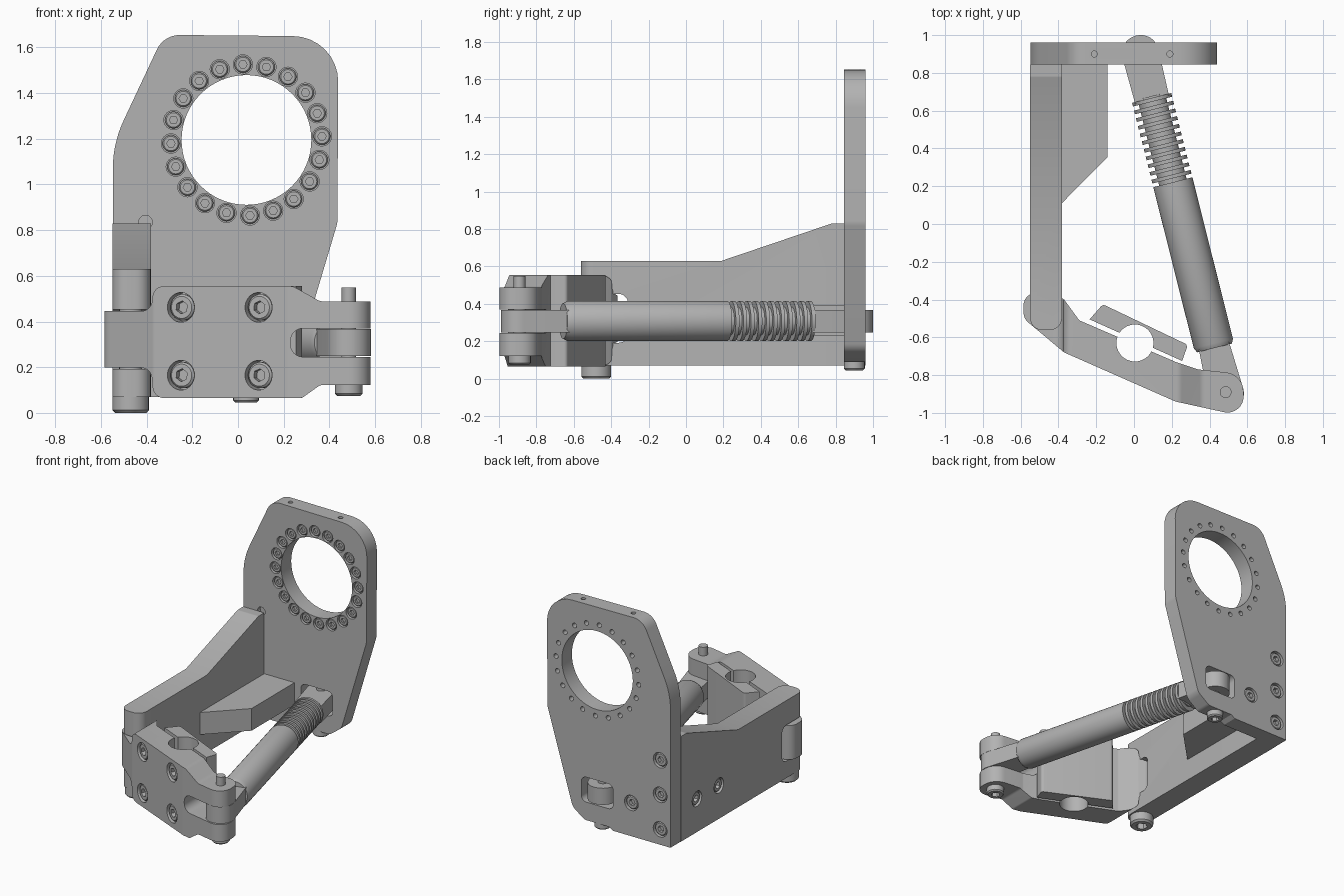
import bpy, bmesh, math
from mathutils import Vector

cube = bpy.data.objects.get("Cube")
if cube:
    bpy.data.objects.remove(cube, do_unlink=True)

grey = bpy.data.materials.new("machined_grey")
grey.use_nodes = True
grey.diffuse_color = (0.45, 0.45, 0.45, 1)
grey.node_tree.nodes["Principled BSDF"].inputs["Base Color"].default_value = (0.45, 0.45, 0.45, 1)
parts = []


def finish(name, bm, helper=False):
    bmesh.ops.recalc_face_normals(bm, faces=bm.faces)
    mesh = bpy.data.meshes.new(name)
    bm.to_mesh(mesh)
    bm.free()
    mesh.materials.append(grey)
    obj = bpy.data.objects.new(name, mesh)
    bpy.context.collection.objects.link(obj)
    obj.hide_render = helper
    if not helper:
        parts.append(obj)
    return obj


def rounded(corners, steps=8):
    """Outline from (a, b[, radius]) corners, filleted where a radius is given."""
    out = []
    for i, corner in enumerate(corners):
        p = Vector(corner[:2])
        r = corner[2] if len(corner) > 2 else 0
        if r == 0:
            out.append(p)
            continue
        u = Vector(corners[i - 1][:2]) - p
        v = Vector(corners[(i + 1) % len(corners)][:2]) - p
        half = u.angle(v) / 2
        reach = min(r / math.tan(half), 0.49 * u.length, 0.49 * v.length)
        u.normalize()
        v.normalize()
        centre = p + (u + v).normalized() * reach / math.cos(half)
        s, e = p + u * reach - centre, p + v * reach - centre
        start = math.atan2(s.y, s.x)
        turn = math.remainder(math.atan2(e.y, e.x) - start, math.tau)
        for k in range(steps + 1):
            a = start + turn * k / steps
            out.append(centre + s.length * Vector((math.cos(a), math.sin(a))))
    return out


def prism(name, plane, corners, lo, hi, helper=False):
    """Extrude an outline drawn in a plane between lo and hi."""
    place = {"xy": lambda a, b, t: (a, b, t),
             "xz": lambda a, b, t: (a, t, b),
             "yz": lambda a, b, t: (t, a, b)}[plane]
    bm = bmesh.new()
    outline = rounded(corners)
    low, high = [[bm.verts.new(place(p.x, p.y, t)) for p in outline] for t in (lo, hi)]
    bm.faces.new(low)
    bm.faces.new(high)
    for i in range(len(low)):
        bm.faces.new((low[i - 1], low[i], high[i], high[i - 1]))
    return finish(name, bm, helper)


def lathe(name, origin, direction, rings, helper=False, n=24):
    """Turn (radius, height[, hexagonal]) rings about an axis."""
    turn = Vector((0, 0, 1)).rotation_difference(Vector(direction).normalized())
    bm = bmesh.new()
    loops = []
    for r, h, *hexagonal in rings:
        loop = []
        for k in range(n):
            a = math.tau * k / n
            s = r
            if hexagonal:
                s *= math.cos(math.pi / 6) / math.cos(a % (math.pi / 3) - math.pi / 6)
            loop.append(bm.verts.new(Vector(origin) + turn @ Vector((s * math.cos(a), s * math.sin(a), h))))
        loops.append(loop)
    bm.faces.new(loops[0])
    bm.faces.new(loops[-1])
    for low, high in zip(loops, loops[1:]):
        for i in range(n):
            bm.faces.new((low[i - 1], low[i], high[i], high[i - 1]))
    return finish(name, bm, helper)


def boolean(obj, cutter, operation="DIFFERENCE", keep=False):
    mod = obj.modifiers.new("cut", "BOOLEAN")
    mod.operation, mod.object, mod.solver = operation, cutter, "EXACT"
    bpy.context.view_layer.objects.active = obj
    bpy.ops.object.modifier_apply(modifier=mod.name)
    if not keep:
        bpy.data.objects.remove(cutter, do_unlink=True)


def screw(name, origin, direction, r, height):
    """Socket head whose top sits at origin and faces along direction."""
    return lathe(name, origin, direction, [
        (r, -height), (r, -0.15 * r), (0.85 * r, 0),
        (0.5 * r, 0, True), (0.5 * r, -0.6 * height, True)])


def sunk_screw(target, name, origin, direction, r, depth, through=0):
    bore = [(r, -depth), (r, 0.02)]
    if through:
        bore = [(0.4 * r, -through), (0.4 * r, -depth)] + bore
    boolean(target, lathe("bore_cutter", origin, direction, bore, True))
    d = Vector(direction).normalized()
    screw(name, Vector(origin) - d * 0.008, d, r * 0.88, depth - 0.007)


# Upright mounting plate with its large opening and slot for the strut eye
BACK, FRONT = 0.96, 0.845
plate = prism("mounting_plate", "xz", [
    (-0.548, 0.07), (-0.548, 1.18, 0.5), (-0.325, 1.655, 0.11), (0.44, 1.648, 0.2),
    (0.435, 0.83, 0.1), (0.235, 0.16, 0.08), (0.14, 0.09, 0.05), (-0.06, 0.09), (-0.09, 0.07)],
    FRONT, BACK)
boolean(plate, lathe("opening_cutter", (0.037, 0.9, 1.195), (0, 1, 0), [(0.284, -0.2), (0.284, 0.2)], True, 64))
boolean(plate, prism("slot_cutter", "xz", [
    (-0.09, 0.22, 0.04), (0.165, 0.22, 0.04), (0.165, 0.4, 0.04), (-0.09, 0.4, 0.04)], 0.7, 1.1, True))
boolean(plate, lathe("relief_cutter", (-0.405, FRONT, 0.835), (0, 1, 0), [(0.03, -0.1), (0.03, 0.03)], True))
for x in (-0.21, 0.19):
    boolean(plate, lathe("top_hole_cutter", (x, 0.9, 1.655), (0, 0, 1), [(0.016, -0.08), (0.016, 0.05)], True, 16))

# Ring of socket screws around the opening
COUNT = 20
for k in range(COUNT):
    a = math.tau * (k + 0.15) / COUNT
    spot = (0.037 + 0.331 * math.cos(a), FRONT, 1.195 + 0.331 * math.sin(a))
    sunk_screw(plate, "ring_screw", spot, (0, -1, 0), 0.042, 0.035, 0.15)

# Side arm, forked at its front end
arm = prism("side_arm", "yz", [
    (-0.562, 0.07), (FRONT, 0.07), (FRONT, 0.83), (0.78, 0.83, 0.03), (0.19, 0.63), (-0.562, 0.63)],
    -0.6, -0.3)
boolean(arm, prism("arm_plan", "xy", [
    (-0.55, -0.562, 0.065), (-0.382, -0.562, 0.065), (-0.382, FRONT), (-0.55, FRONT)], 0, 1, True), "INTERSECT")
boolean(arm, prism("fork_cutter", "yz", [
    (-0.7, 0.192), (-0.31, 0.192, 0.05), (-0.31, 0.453, 0.05), (-0.7, 0.453)], -0.7, -0.2, True))

# Gusset between the arm and the plate
prism("gusset", "xy", [(-0.382, FRONT), (-0.14, FRONT), (-0.14, 0.355), (-0.382, 0.11)], 0.23, 0.39)

# Screws joining the plate, arm and gusset
for x, z in ((-0.465, 0.18), (-0.465, 0.43), (-0.465, 0.68), (-0.235, 0.31)):
    sunk_screw(plate, "plate_screw", (x, BACK, z), (0, 1, 0), 0.055, 0.05)
for y in (0.41, 0.66):
    sunk_screw(arm, "arm_screw", (-0.55, y, 0.31), (-1, 0, 0), 0.055, 0.05)

# Swinging clamp body: plan outline trimmed by its front outline
body = prism("clamp_body", "xy", [
    (-0.585, -0.5, 0.07), (-0.37, -0.68, 0.05), (0.22, -0.94, 0.1), (0.585, -1.02, 0.1),
    (0.575, -0.795, 0.1), (0.34, -0.77, 0.04), (0.22, -0.73), (-0.29, -0.51, 0.03),
    (-0.37, -0.4), (-0.42, -0.365, 0.04), (-0.585, -0.365, 0.09)], 0, 0.6)
boolean(body, prism("body_front", "xz", [
    (-0.7, 0.198), (-0.38, 0.198, 0.05), (-0.37, 0.065, 0.05), (0.28, 0.065, 0.03), (0.36, 0.122, 0.04),
    (0.7, 0.122), (0.7, 0.488), (0.36, 0.488, 0.06), (0.24, 0.555, 0.06), (-0.37, 0.555, 0.05),
    (-0.38, 0.445, 0.05), (-0.7, 0.445)], -1.2, 0, True), "INTERSECT")
boolean(body, prism("clevis_cutter", "xz", [
    (0.23, 0.245, 0.055), (0.8, 0.245), (0.8, 0.37), (0.23, 0.37, 0.055)], -1.2, -0.5, True))

# Clamp cap behind the body, and the round bore through both
cap = prism("clamp_cap", "xy", [
    (-0.235, -0.505), (-0.165, -0.425, 0.02), (0.285, -0.64, 0.02), (0.255, -0.725)], 0.065, 0.555)
bore = lathe("bore_cutter", (0.005, -0.63, 0), (0, 0, 1), [(0.098, -0.1), (0.098, 0.8)], True, 40)
boolean(body, bore, keep=True)
boolean(cap, bore)

# Clamp screws, square to the slanted front face
for x in (-0.25, 0.09):
    for z in (0.165, 0.462):
        y = -0.68 - (x + 0.37) * 0.26 / 0.59
        sunk_screw(body, "clamp_screw", (x, y, z), (-0.403, -0.915, 0), 0.065, 0.06)

# Strut running from the plate slot to the clevis
MID = 0.308
top, low = Vector((0.035, 0.9, MID)), Vector((0.485, -0.89, MID))
axis = (low - top).normalized()
side = Vector((-axis.y, axis.x, 0))


def eye(name, centre, d, length, width):
    ends = [centre - d * 0.1 + side * 0.1, centre - d * 0.1 - side * 0.1,
            centre + d * length - side * width, centre + d * length + side * width]
    radii = (0.098, 0.098, 0, 0)
    return prism(name, "xy", [(p.x, p.y, r) for p, r in zip(ends, radii)], MID - 0.06, MID + 0.06)


eye("strut_upper_eye", top, axis, 0.25, 0.092)
eye("strut_lower_eye", low, -axis, 0.3, 0.08)

# Finned neck followed by the plain tube
rings = [(0.075, 0.23)]
FINS = 11
for k in range(FINS):
    h = 0.24 + k * 0.042
    rings += [(0.075, h), (0.107, h), (0.107, h + 0.02), (0.075, h + 0.02)]
rings += [(0.075, 0.7), (0.107, 0.7), (0.107, 1.58), (0.095, 1.605)]
lathe("strut_tube", top, axis, rings, n=40)

# Pivot pins with their heads underneath
for name, x, y, r, z, height, shaft, end in (
        ("arm_pivot", -0.47, -0.48, 0.08, 0, 0.07, 0.05, 0.6),
        ("clevis_pin", 0.485, -0.89, 0.06, 0.075, 0.05, 0.031, 0.55),
        ("plate_pin", 0.035, 0.9, 0.056, 0.045, 0.047, 0.031, 0.45)):
    screw(name + "_head", (x, y, z), (0, 0, -1), r, height)
    lathe(name, (x, y, 0), (0, 0, 1), [(shaft, z + height - 0.01), (shaft, end)])

# Smooth the curved sides and keep the machined edges crisp
bpy.ops.object.select_all(action="DESELECT")
for obj in parts:
    obj.select_set(True)
bpy.context.view_layer.objects.active = plate
bpy.ops.object.shade_smooth_by_angle(angle=math.radians(30))
